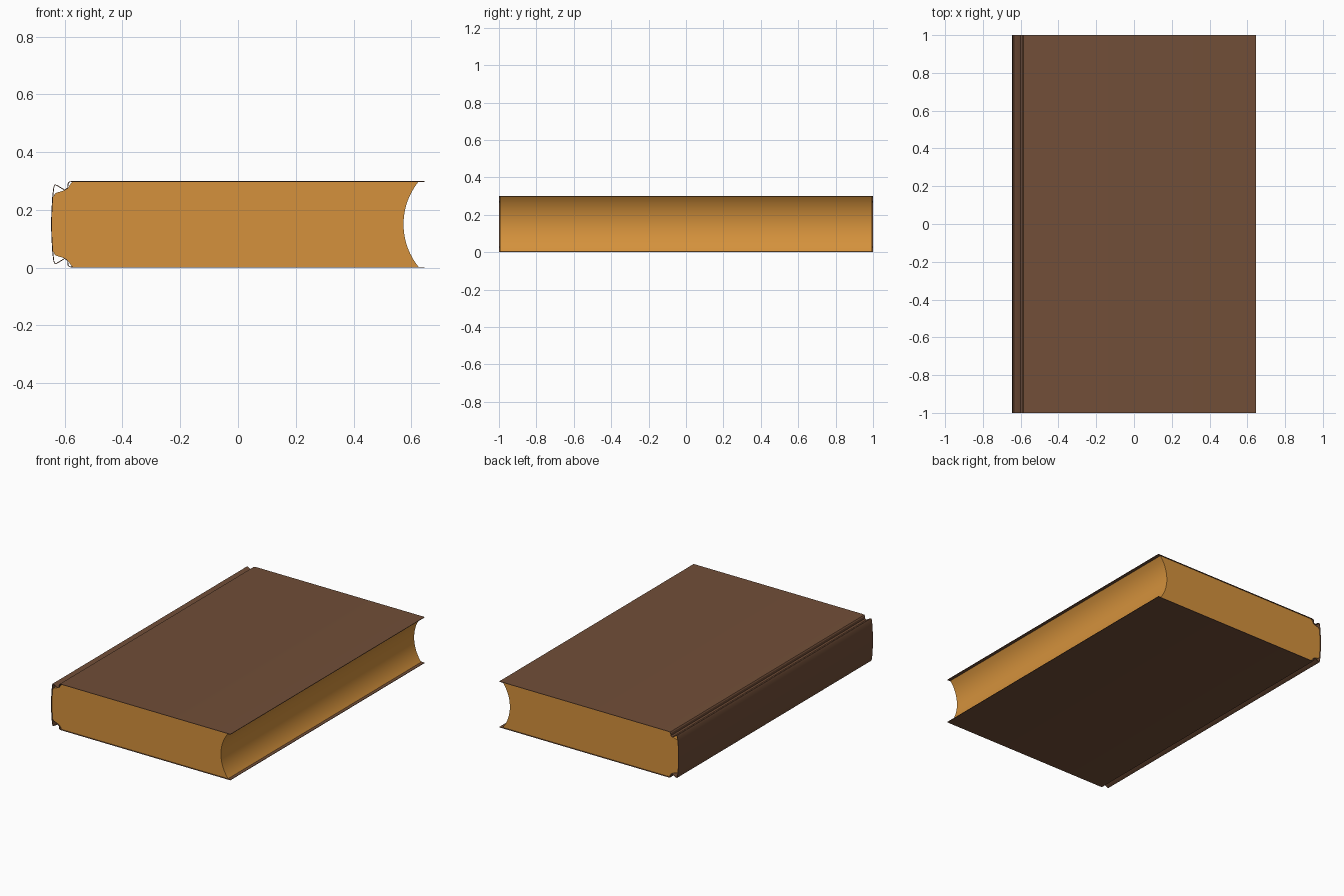
import bpy, bmesh, math
from mathutils import Vector

if "Cube" in bpy.data.objects:
    bpy.data.objects.remove(bpy.data.objects["Cube"])

H = 0.30  # book thickness


def material(name, rgb):
    m = bpy.data.materials.new(name)
    m.diffuse_color = (*rgb, 1)
    m.use_nodes = True
    m.node_tree.nodes["Principled BSDF"].inputs["Base Color"].default_value = m.diffuse_color
    return m


def mirrored(points):
    """Complete an upper half profile with its lower mirror image."""
    return points + [(x, H - z) for x, z in reversed(points)]


def finish(name, bm, mat, angle):
    bmesh.ops.recalc_face_normals(bm, faces=bm.faces)
    mesh = bpy.data.meshes.new(name)
    bm.to_mesh(mesh)
    bm.free()
    mesh.materials.append(mat)
    ob = bpy.data.objects.new(name, mesh)
    bpy.context.collection.objects.link(ob)
    bpy.context.view_layer.objects.active = ob
    ob.select_set(True)
    bpy.ops.object.shade_smooth_by_angle(angle=math.radians(angle))
    ob.select_set(False)


leather = material("brown leather", (0.165, 0.076, 0.039))
paper = material("golden paper", (0.66, 0.285, 0.045))

# Cover: thin wrap with hinge grooves and a slightly rounded spine
outer = [Vector(p) for p in mirrored([
    (0.645, H), (-0.572, H), (-0.585, 0.298), (-0.590, 0.291), (-0.591, 0.276),
    (-0.600, 0.270), (-0.626, 0.286), (-0.634, 0.288), (-0.639, 0.279),
    (-0.643, 0.245), (-0.646, 0.195), (-0.647, 0.155)])]
T = 0.003
inner = []
for i, p in enumerate(outer):
    a, b = outer[max(i - 1, 0)], outer[min(i + 1, len(outer) - 1)]
    d = (b - a).normalized()
    inner.append(p + Vector((-d.y, d.x)) * T)

bm = bmesh.new()
rings = []
for o, n in zip(outer, inner):
    rings.append([bm.verts.new((q.x, y, q.y))
                  for q, y in ((o, -1), (o, 1), (n, 1), (n, -1))])
for a, b in zip(rings, rings[1:]):
    for k in range(4):
        j = (k + 1) % 4
        bm.faces.new((a[k], a[j], b[j], b[k]))
bm.faces.new(rings[0])
bm.faces.new(rings[-1])
finish("cover", bm, leather, 30)

# Page block: hollow fore edge, shoulders tucked under the hinges
top, low = H - T + 0.0005, T - 0.0005
profile = mirrored([(-0.574, top), (-0.592, 0.272), (-0.602, 0.267),
                    (-0.632, 0.258), (-0.640, 0.245), (-0.644, 0.195),
                    (-0.645, 0.155)])
half = (top - low) / 2
depth = 0.052
radius = (half * half + depth * depth) / (2 * depth)
sweep = math.asin(half / radius)
for i in range(25):
    t = sweep * (i / 12 - 1)
    profile.append((0.573 + radius * (1 - math.cos(t)), H / 2 + radius * math.sin(t)))

bm = bmesh.new()
face = bm.faces.new([bm.verts.new((x, -0.994, z)) for x, z in profile])
ext = bmesh.ops.extrude_face_region(bm, geom=[face], use_keep_orig=True)
bmesh.ops.translate(bm, vec=(0, 1.988, 0),
                    verts=[v for v in ext["geom"] if isinstance(v, bmesh.types.BMVert)])
finish("pages", bm, paper, 30)
